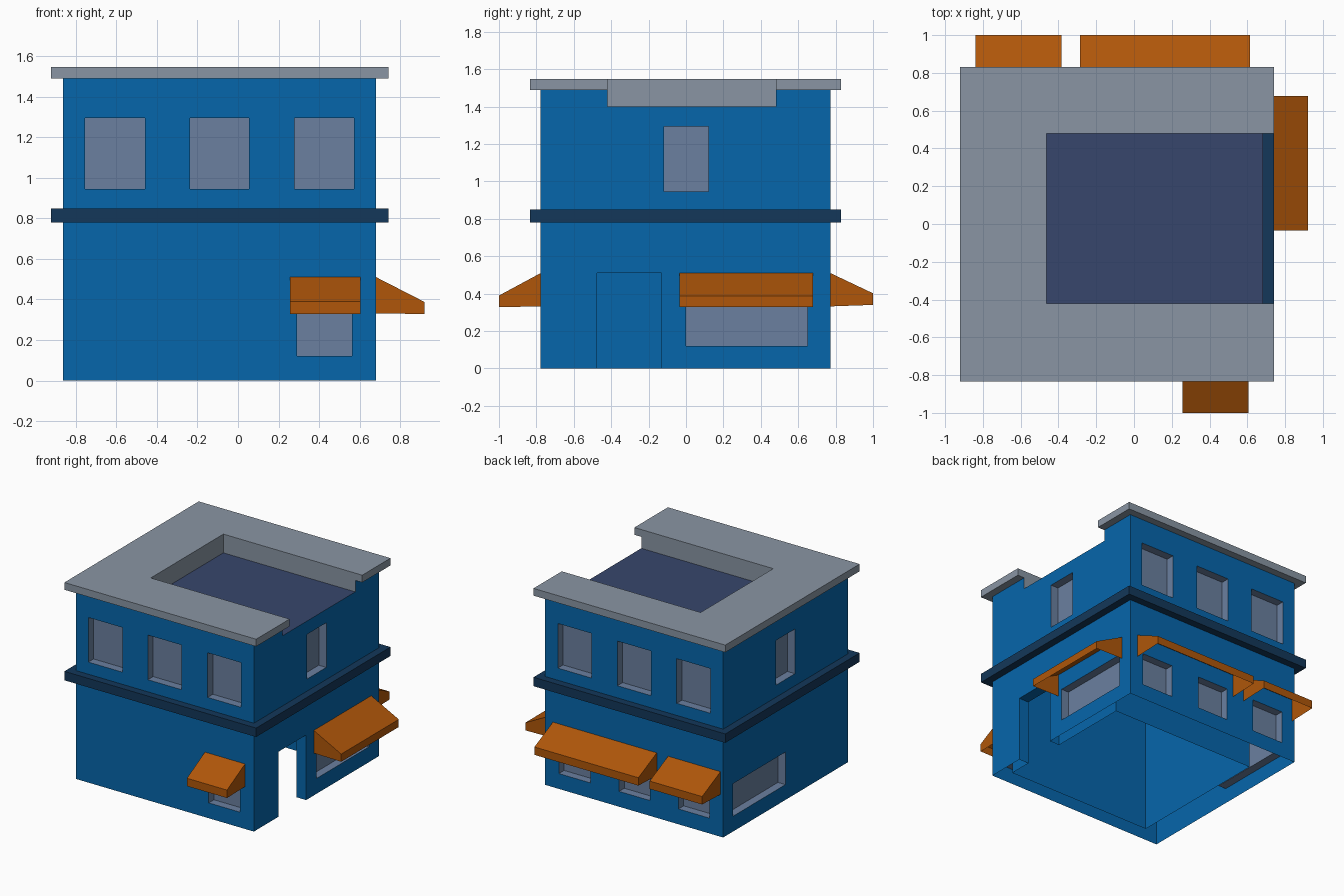
import bpy, bmesh
from mathutils import Vector

if "Cube" in bpy.data.objects:
    bpy.data.objects.remove(bpy.data.objects["Cube"])


def mat(name, hexcol):
    lin = [(int(hexcol[i:i + 2], 16) / 255) ** 2.2 for i in (0, 2, 4)]
    m = bpy.data.materials.new(name)
    m.diffuse_color = (*lin, 1)
    m.use_nodes = True
    m.node_tree.nodes["Principled BSDF"].inputs["Base Color"].default_value = m.diffuse_color
    return m


WALL, BAND = mat("wall_blue", "0e66aa"), mat("band_navy", "1a3a5a")
CAP, DECK = mat("cap_grey", "8894a2"), mat("deck_blue", "3a486c")
GLASS, CLOTH = mat("window_slate", "6a7f9e"), mat("awning_orange", "ae5712")


def mesh_object(name, verts, faces, material=None):
    me = bpy.data.meshes.new(name)
    me.from_pydata([tuple(v) for v in verts], [], faces)
    ob = bpy.data.objects.new(name, me)
    bpy.context.collection.objects.link(ob)
    if material:
        me.materials.append(material)
    return ob


def box(name, x, y, z, material=None):
    verts = [(a, b, c) for c in z for b in y for a in x]
    faces = [(0, 2, 3, 1), (4, 5, 7, 6), (0, 1, 5, 4),
             (2, 6, 7, 3), (0, 4, 6, 2), (1, 3, 7, 5)]
    return mesh_object(name, verts, faces, material)


def prism(name, outline, z0, z1, material):
    n = len(outline)
    verts = [(x, y, z) for z in (z0, z1) for x, y in outline]
    faces = [tuple(reversed(range(n))), tuple(range(n, 2 * n))]
    faces += [(i, (i + 1) % n, n + (i + 1) % n, n + i) for i in range(n)]
    return mesh_object(name, verts, faces, material)


def cut(target, x, y, z, slot=None):
    """Cut a box out of target; faces lining the cut get material slot."""
    x, y, z = sorted(x), sorted(y), sorted(z)
    cutter = box("cutter", x, y, z)
    md = target.modifiers.new("cut", 'BOOLEAN')
    md.operation, md.solver, md.object = 'DIFFERENCE', 'EXACT', cutter
    bpy.context.view_layer.objects.active = target
    bpy.ops.object.modifier_apply(modifier=md.name)
    bpy.data.objects.remove(cutter)
    if slot is not None:
        me = target.data
        for p in me.polygons:
            if all(lo - 1e-4 <= me.vertices[i].co[k] <= hi + 1e-4
                   for i in p.vertices for k, (lo, hi) in enumerate((x, y, z))):
                p.material_index = slot


X0, X1, Y0, Y1 = -0.863, 0.682, -0.777, 0.772
RX, RY = -0.463, (-0.42, 0.48)  # roof recess
DECK_Z = 1.40

# Walls: a closed block, then inner room, doorway and roof recess cut away
walls = box("walls", (X0, X1), (Y0, Y1), (0, 1.49), WALL)
for m in (GLASS, CAP, DECK):
    walls.data.materials.append(m)
cut(walls, (-0.66, X1 - 0.085), (-0.655, 0.51), (-0.1, 0.88))
cut(walls, (0.5, X1 + 0.1), (-0.475, -0.13), (-0.1, 0.51))
cut(walls, (RX, X1 + 0.1), RY, (DECK_Z, 1.6), 2)
for p in walls.data.polygons:
    if p.material_index == 2 and p.normal.z > 0.9:
        p.material_index = 3

# Wall frames: origin on the wall, direction along it, outward normal
SIDES = {
    "front": (Vector((0, Y0, 0)), Vector((1, 0, 0)), Vector((0, -1, 0))),
    "back": (Vector((0, Y1, 0)), Vector((1, 0, 0)), Vector((0, 1, 0))),
    "right": (Vector((X1, 0, 0)), Vector((0, 1, 0)), Vector((1, 0, 0))),
    "left": (Vector((X0, 0, 0)), Vector((0, 1, 0)), Vector((-1, 0, 0))),
}


# Windows: shallow slate pockets in the walls
def window(side, a, b, z0, z1, depth=0.065):
    o, u, n = SIDES[side]
    p, q = o + u * a + n * 0.05, o + u * b - n * depth
    cut(walls, (p.x, q.x), (p.y, q.y), (z0, z1), 1)


for a, b in [(-0.755, -0.46), (-0.238, 0.055), (0.28, 0.572)]:
    for side in ("front", "back"):
        window(side, a, b, 0.945, 1.295)
for a, b in [(-0.745, -0.475), (-0.23, 0.04), (0.29, 0.562)]:
    window("back", a, b, 0.12, 0.375)
window("front", 0.29, 0.562, 0.12, 0.375)
for side in ("left", "right"):
    window(side, -0.118, 0.12, 0.945, 1.295)
    window(side, 0, 0.65, 0.12, 0.375)

# Open the underside so the gap between wall and room shows
bm = bmesh.new()
bm.from_mesh(walls.data)
bmesh.ops.delete(bm, geom=[f for f in bm.faces if all(abs(v.co.z) < 1e-4 for v in f.verts)],
                 context='FACES')
bm.to_mesh(walls.data)
bm.free()

# Band between the floors
band = box("floor_band", (-0.922, 0.742), (-0.835, 0.83), (0.78, 0.85), BAND)
cut(band, (X0 + 0.005, X1 - 0.005), (Y0 + 0.005, Y1 - 0.005), (0.5, 1))

# C-shaped roof cap
prism("roof_cap", [(-0.922, -0.835), (0.742, -0.835), (0.742, RY[0]), (RX, RY[0]),
                   (RX, RY[1]), (0.742, RY[1]), (0.742, 0.83), (-0.922, 0.83)],
      1.49, 1.547, CAP)


# Awnings: sheet of cloth with end panels, open below
def awning(name, side, a, b, reach, top, low):
    o, u, n = SIDES[side]
    prof = [(0, 0.51), (reach, top), (reach, low), (0, 0.332)]
    verts = [o + u * s + n * d + Vector((0, 0, z)) for s in (a, b) for d, z in prof]
    ob = mesh_object(name, verts, [(0, 1, 5, 4), (1, 2, 6, 5), (0, 3, 2, 1), (4, 5, 6, 7)], CLOTH)
    bm = bmesh.new()
    bm.from_mesh(ob.data)
    bmesh.ops.recalc_face_normals(bm, faces=bm.faces)
    bm.to_mesh(ob.data)
    bm.free()
    if ob.data.polygons[0].normal.z < 0:
        ob.data.flip_normals()


awning("front_awning", "front", 0.257, 0.605, 0.223, 0.39, 0.328)
awning("right_awning", "right", -0.035, 0.678, 0.238, 0.388, 0.328)
awning("back_short_awning", "back", -0.84, -0.385, 0.228, 0.402, 0.34)
awning("back_long_awning", "back", -0.287, 0.615, 0.228, 0.402, 0.34)
